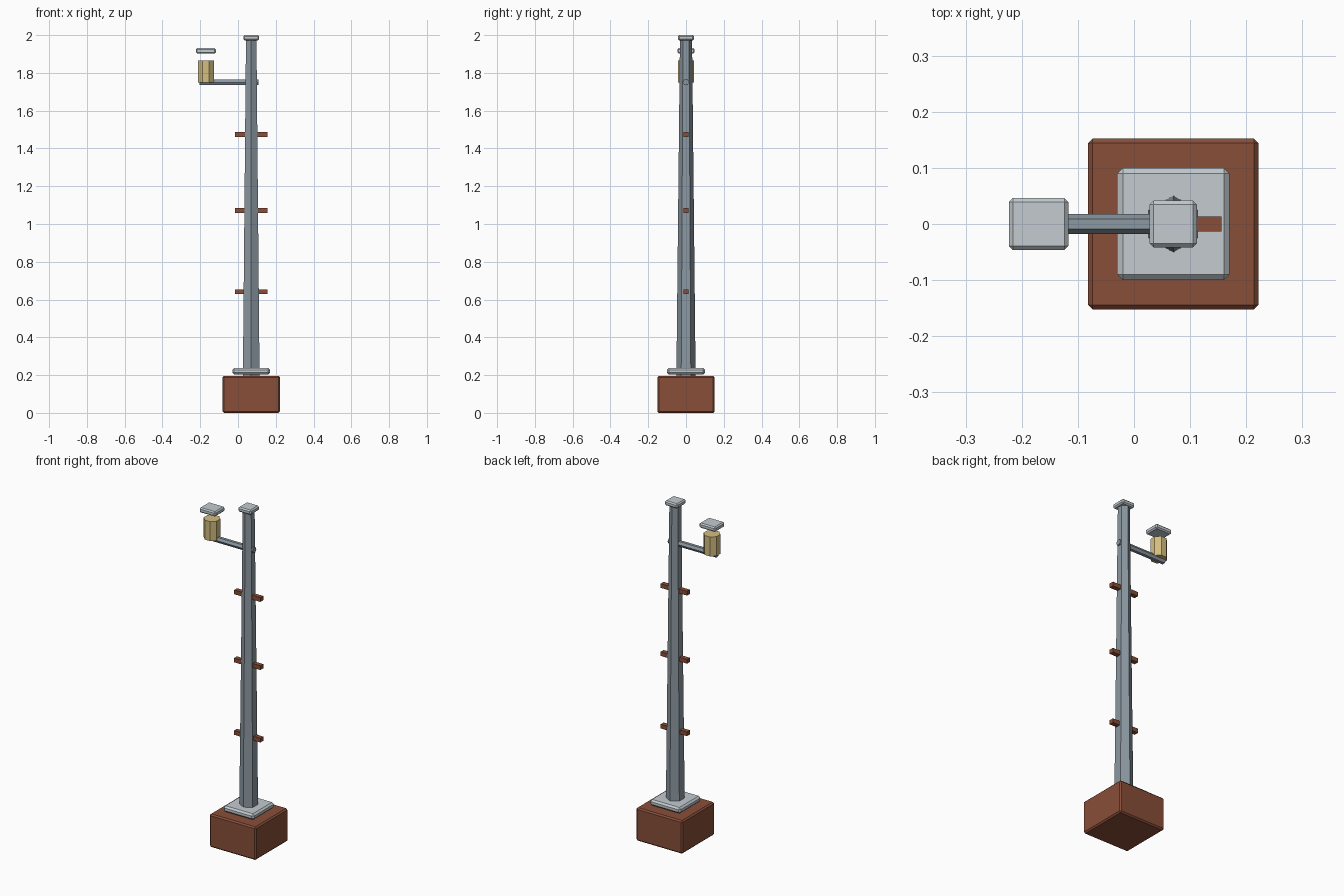
import bpy, bmesh, math
from mathutils import Matrix

if "Cube" in bpy.data.objects:
    bpy.data.objects.remove(bpy.data.objects["Cube"])


def material(name, rgb):
    m = bpy.data.materials.new(name)
    lin = [((c / 255 + 0.055) / 1.055) ** 2.4 for c in rgb]
    m.diffuse_color = (*lin, 1)
    m.use_nodes = True
    m.node_tree.nodes["Principled BSDF"].inputs["Base Color"].default_value = m.diffuse_color
    return m


BROWN = material("rust_brown", (136, 78, 56))
STEEL = material("steel_grey", (140, 152, 161))
PALE = material("pale_grey", (195, 203, 208))
GLOW = material("lamp_yellow", (212, 190, 128))


def finish(bm, name, mat):
    me = bpy.data.meshes.new(name)
    bm.to_mesh(me)
    bm.free()
    me.materials.append(mat)
    ob = bpy.data.objects.new(name, me)
    bpy.context.collection.objects.link(ob)
    return ob


def box(name, lo, hi, mat, bevel=0):
    bm = bmesh.new()
    bmesh.ops.create_cube(bm, size=1)
    for v in bm.verts:
        v.co = [lo[i] + (v.co[i] + 0.5) * (hi[i] - lo[i]) for i in range(3)]
    if bevel:
        bmesh.ops.bevel(bm, geom=bm.edges[:], offset=bevel, segments=1,
                        affect='EDGES', profile=0.5)
    return finish(bm, name, mat)


def prism(name, sides, r1, r2, length, centre, mat, spin=0, along_x=False):
    bm = bmesh.new()
    bmesh.ops.create_cone(bm, cap_ends=True, segments=sides, radius1=r1,
                          radius2=r2, depth=length)
    # put the first corner on +y, then spin
    ang = math.atan2(bm.verts[0:1][0].co.y, bm.verts[0:1][0].co.x)
    rot = Matrix.Rotation(math.pi / 2 - ang + spin, 4, 'Z')
    if along_x:
        rot = Matrix.Rotation(math.pi / 2, 4, 'Y') @ rot
    bm.transform(Matrix.Translation(centre) @ rot)
    return finish(bm, name, mat)


PX = 0.07    # pole axis
LX = -0.17   # lantern axis

# footing and plate
box("footing", (PX - 0.152, -0.152, 0), (PX + 0.152, 0.152, 0.196), BROWN, 0.008)
box("base_plate", (PX - 0.1, -0.1, 0.203), (PX + 0.1, 0.1, 0.238), PALE, 0.01)

# tapered six-sided pole with cap
prism("pole", 6, 0.051, 0.032, 1.795, (PX, 0, 1.0875), STEEL)
box("pole_cap", (PX - 0.042, -0.042, 1.972), (PX + 0.042, 0.042, 2.0), PALE, 0.007)

# climbing rungs
for i, z in enumerate((0.642, 1.071, 1.474)):
    box(f"rung_{i + 1}", (PX - 0.086, -0.0135, z - 0.0125),
        (PX + 0.086, 0.0135, z + 0.0125), BROWN)

# side arm
prism("arm", 6, 0.0175, 0.0175, 0.312, (-0.048, 0, 1.75), STEEL, along_x=True)

# lantern and its floating cap
prism("lantern", 8, 0.046, 0.046, 0.115, (LX, 0, 1.8075), GLOW, spin=math.pi / 8)
box("lantern_cap", (LX - 0.053, -0.046, 1.902), (LX + 0.053, 0.046, 1.931), PALE, 0.007)
